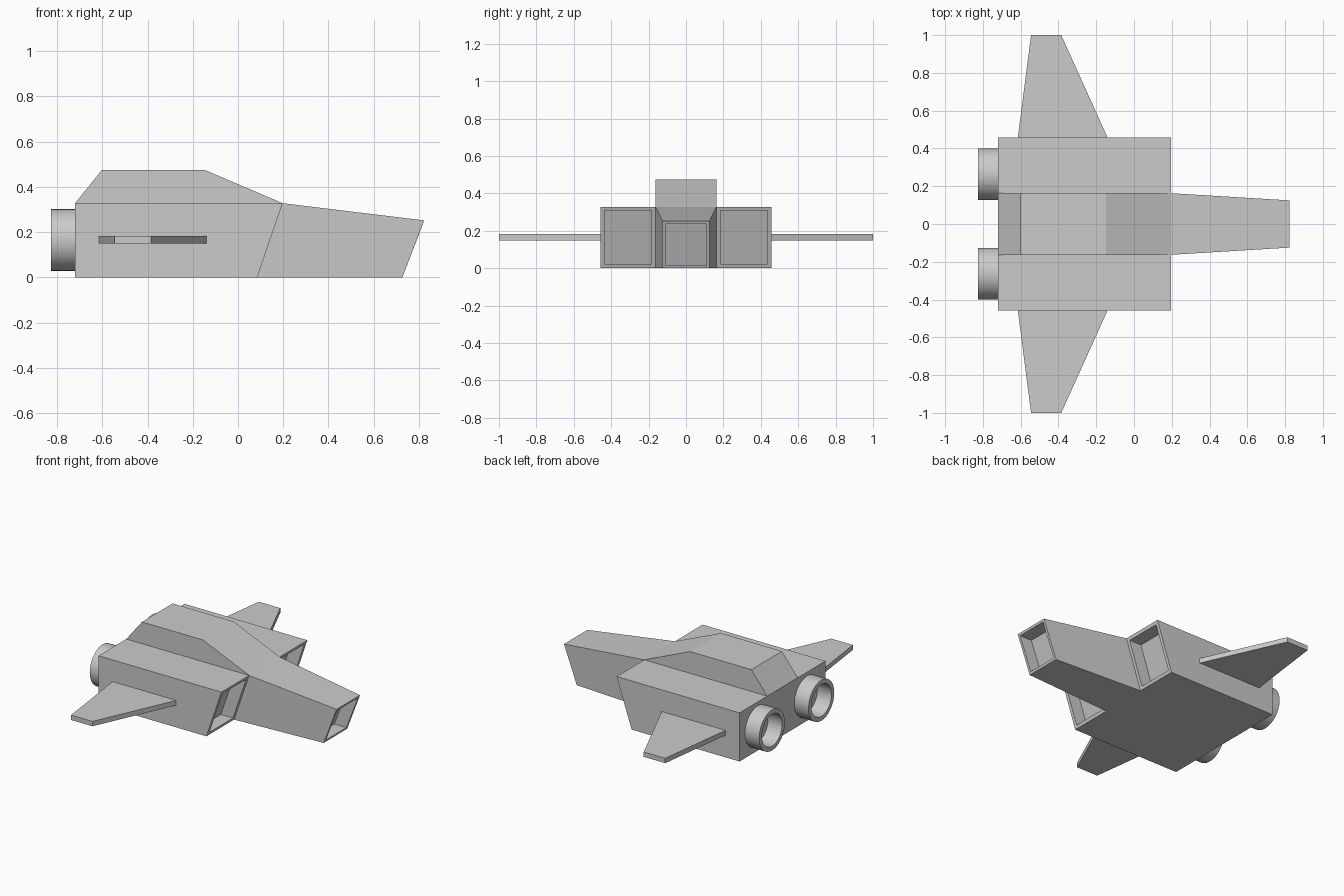
import bpy, bmesh, math

if "Cube" in bpy.data.objects:
    bpy.data.objects.remove(bpy.data.objects["Cube"])


def finish(name, bm):
    bmesh.ops.recalc_face_normals(bm, faces=bm.faces[:])
    me = bpy.data.meshes.new(name)
    bm.to_mesh(me)
    bm.free()
    ob = bpy.data.objects.new(name, me)
    bpy.context.collection.objects.link(ob)
    return ob


def extrude(bm, face):
    return bmesh.ops.extrude_discrete_faces(bm, faces=[face])["faces"][0]


def recess(bm, face, border, depth):
    # framed opening pushed back along x
    bmesh.ops.inset_individual(bm, faces=[face], thickness=border, use_even_offset=True)
    floor = extrude(bm, face)
    for v in floor.verts:
        v.co.x -= depth


# Hull: slanted profile stretched over three bays
bm = bmesh.new()
profile = [(-0.72, 0), (0.085, 0), (0.197, 0.328), (-0.72, 0.328)]
rings = [[bm.verts.new((x, y, z)) for x, z in profile] for y in (-0.458, -0.163, 0.163, 0.458)]
bays = []
for a, b in zip(rings, rings[1:]):
    bays.append([bm.faces.new((a[i], a[(i + 1) % 4], b[(i + 1) % 4], b[i])) for i in range(4)])
bm.faces.new(rings[0])
bm.faces.new(rings[-1][::-1])
bmesh.ops.recalc_face_normals(bm, faces=bm.faces[:])

# Raised canopy on the middle bay
roof = extrude(bm, bays[1][2])
for v in roof.verts:
    v.co.x = -0.147 if v.co.x > 0 else -0.602
    v.co.z = 0.475

# Tapered nose, then the intake openings
nose = extrude(bm, bays[1][1])
for v in nose.verts:
    top = v.co.z > 0.1
    v.co.x, v.co.z = (0.823, 0.252) if top else (0.727, 0)
    v.co.y = math.copysign(0.125, v.co.y)
recess(bm, nose, 0.016, 0.09)
recess(bm, bays[0][1], 0.022, 0.09)
recess(bm, bays[2][1], 0.022, 0.09)
finish("hull", bm)

for side, label in ((1, "left"), (-1, "right")):
    # Flat tapered wing, open where it meets the hull
    bm = bmesh.new()
    plan = [(-0.615, 0.458), (-0.545, 1.0), (-0.385, 1.0), (-0.14, 0.458)]
    low, high = [[bm.verts.new((x, side * y, z)) for x, y in plan] for z in (0.149, 0.182)]
    bm.faces.new(low)
    bm.faces.new(high[::-1])
    for i in range(3):
        bm.faces.new((low[i], low[i + 1], high[i + 1], high[i]))
    finish(label + "_wing", bm)

    # Hollow exhaust ring
    bm = bmesh.new()
    n = 32
    section = [(-0.718, 0.137), (-0.826, 0.137), (-0.826, 0.108), (-0.718, 0.108)]
    loops = [[bm.verts.new((x, side * 0.263 + r * math.cos(2 * math.pi * k / n),
                            0.165 + r * math.sin(2 * math.pi * k / n))) for k in range(n)]
             for x, r in section]
    for a, b in zip(loops, loops[1:]):
        for k in range(n):
            j = (k + 1) % n
            bm.faces.new((a[k], a[j], b[j], b[k]))
    ob = finish(label + "_exhaust", bm)
    bpy.ops.object.select_all(action='DESELECT')
    ob.select_set(True)
    bpy.context.view_layer.objects.active = ob
    bpy.ops.object.shade_smooth_by_angle(angle=math.radians(30))
